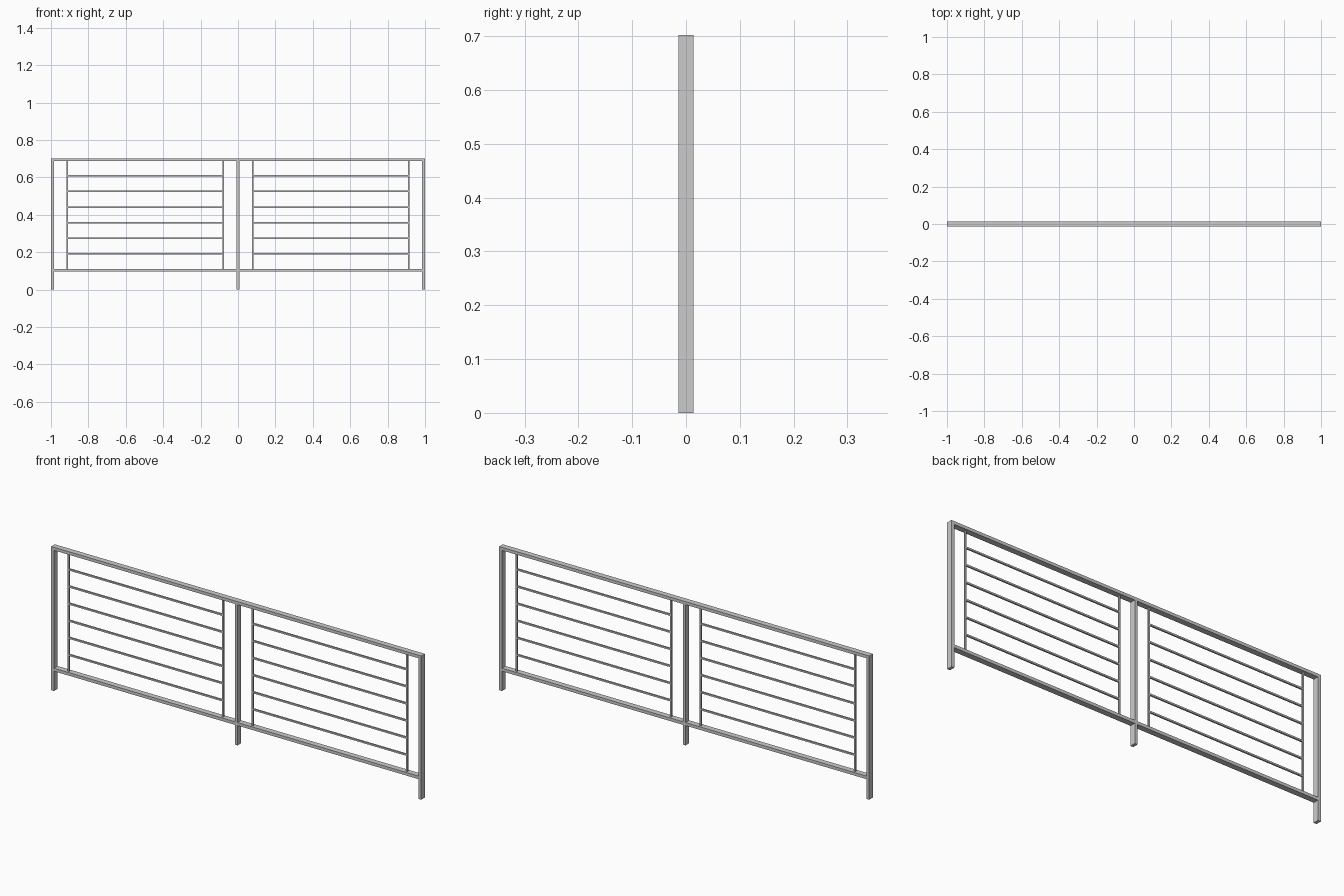
import bpy

if "Cube" in bpy.data.objects:
    bpy.data.objects.remove(bpy.data.objects["Cube"])

H, D, T = 0.702, 0.028, 0.015   # overall height, frame depth, frame thickness
B = 0.008                       # thin bar thickness
RAIL_Z = 0.104                  # bottom rail centre


def box(name, x0, x1, depth, z0, z1):
    bpy.ops.mesh.primitive_cube_add(size=1, location=((x0 + x1) / 2, 0, (z0 + z1) / 2))
    o = bpy.context.object
    o.name = name
    o.scale = (x1 - x0, depth, z1 - z0)
    bpy.ops.object.transform_apply(location=False, rotation=False, scale=True)
    return o


# Outer posts, centre post and top rail
box("left_post", -1, -1 + T, D, 0, H)
box("right_post", 1 - T, 1, D, 0, H)
box("centre_post", -T / 2, T / 2, D, 0, H - T)
box("top_rail", -1 + T, 1 - T, D, H - T, H)

for side, s in (("left", -1), ("right", 1)):
    # Bottom rail between the posts
    a, b = sorted((s * T / 2, s * (1 - T)))
    box(side + "_bottom_rail", a, b, D, RAIL_Z - T / 2, RAIL_Z + T / 2)
    # Thin uprights of the infill panel
    for label, x in (("inner", 0.08), ("outer", 0.914)):
        box(f"{side}_{label}_upright", s * x - B / 2, s * x + B / 2, B,
            RAIL_Z + T / 2, H - T)
    # Six horizontal bars
    a, b = sorted((s * (0.08 + B / 2), s * (0.914 - B / 2)))
    for i in range(6):
        z = 0.191 + i * 0.0835
        box(f"{side}_bar_{i + 1}", a, b, B, z - B / 2, z + B / 2)
